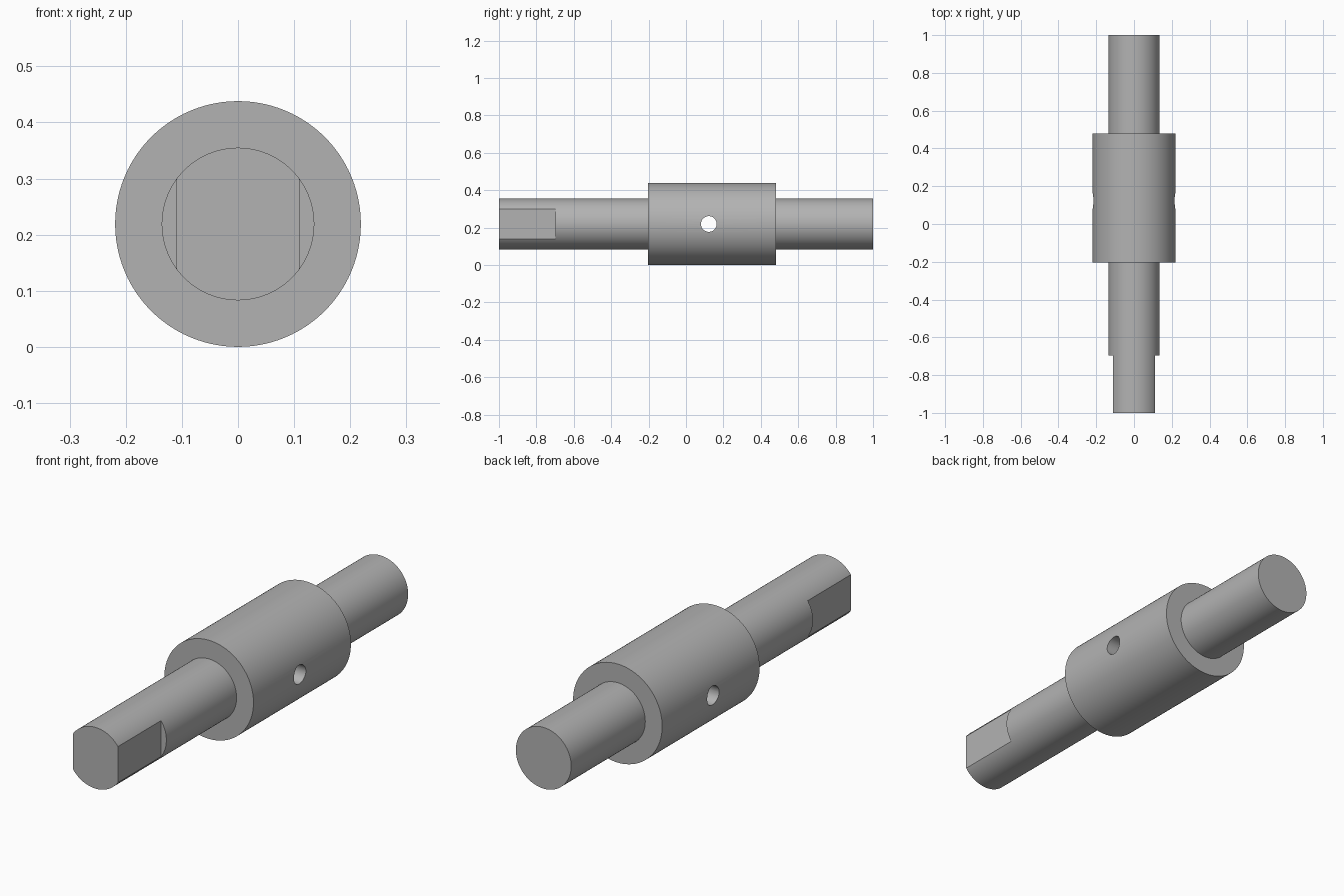
import bpy
import bmesh
from math import radians, tau
from mathutils import Matrix, Vector

if "Cube" in bpy.data.objects:
    bpy.data.objects.remove(bpy.data.objects["Cube"], do_unlink=True)

COLLAR_R, SHAFT_R = 0.219, 0.136
COLLAR_FRONT, COLLAR_BACK = -0.204, 0.48
FLAT_X, FLAT_END = 0.11, -0.697
HOLE_Y, HOLE_R = 0.122, 0.042
AXIS_Z = COLLAR_R

steel = bpy.data.materials.new("plain_grey")
steel.use_nodes = True
grey = (0.45, 0.45, 0.45, 1)
steel.diffuse_color = grey
steel.node_tree.nodes["Principled BSDF"].inputs["Base Color"].default_value = grey


def add_object(name, bm):
    bmesh.ops.recalc_face_normals(bm, faces=bm.faces)
    mesh = bpy.data.meshes.new(name)
    bm.to_mesh(mesh)
    bm.free()
    mesh.materials.append(steel)
    obj = bpy.data.objects.new(name, mesh)
    bpy.context.collection.objects.link(obj)
    return obj


def cut(target, cutter):
    """Subtract a cutter from the target, then discard it."""
    cutter.hide_render = True
    mod = target.modifiers.new("cut", "BOOLEAN")
    mod.operation = "DIFFERENCE"
    mod.solver = "EXACT"
    mod.object = cutter
    bpy.context.view_layer.objects.active = target
    bpy.ops.object.modifier_apply(modifier=mod.name)
    bpy.data.objects.remove(cutter, do_unlink=True)


# Stepped shaft with collar, turned around the y axis
profile = [(SHAFT_R, -1), (SHAFT_R, COLLAR_FRONT), (COLLAR_R, COLLAR_FRONT),
           (COLLAR_R, COLLAR_BACK), (SHAFT_R, COLLAR_BACK), (SHAFT_R, 1)]
bm = bmesh.new()
verts = [bm.verts.new((r, y, AXIS_Z)) for r, y in profile]
edges = [bm.edges.new(pair) for pair in zip(verts, verts[1:])]
bmesh.ops.spin(bm, geom=verts + edges, cent=(0, 0, AXIS_Z), axis=(0, 1, 0),
               angle=tau, steps=96, use_merge=True)
bmesh.ops.remove_doubles(bm, verts=bm.verts, dist=1e-5)
bmesh.ops.holes_fill(bm, edges=[e for e in bm.edges if e.is_boundary], sides=0)
shaft = add_object("collared_shaft", bm)

# Two parallel flats milled into the front end
for side in (-1, 1):
    bm = bmesh.new()
    length, width = FLAT_END + 1.1, 0.1
    center = Vector((side * (FLAT_X + width / 2), FLAT_END - length / 2, AXIS_Z))
    bmesh.ops.create_cube(bm, size=1, matrix=Matrix.Translation(center)
                          @ Matrix.Diagonal((width, length, 0.4, 1)))
    cut(shaft, add_object("flat_cutter", bm))

# Cross hole drilled right through the collar
bm = bmesh.new()
bmesh.ops.create_cone(bm, cap_ends=True, segments=48, radius1=HOLE_R,
                      radius2=HOLE_R, depth=1,
                      matrix=Matrix.Translation((0, HOLE_Y, AXIS_Z))
                      @ Matrix.Rotation(radians(90), 4, "Y"))
cut(shaft, add_object("hole_cutter", bm))

# Smooth round surfaces, crisp machined edges
bpy.ops.object.select_all(action="DESELECT")
shaft.select_set(True)
bpy.context.view_layer.objects.active = shaft
bpy.ops.object.shade_smooth_by_angle(angle=radians(25))
